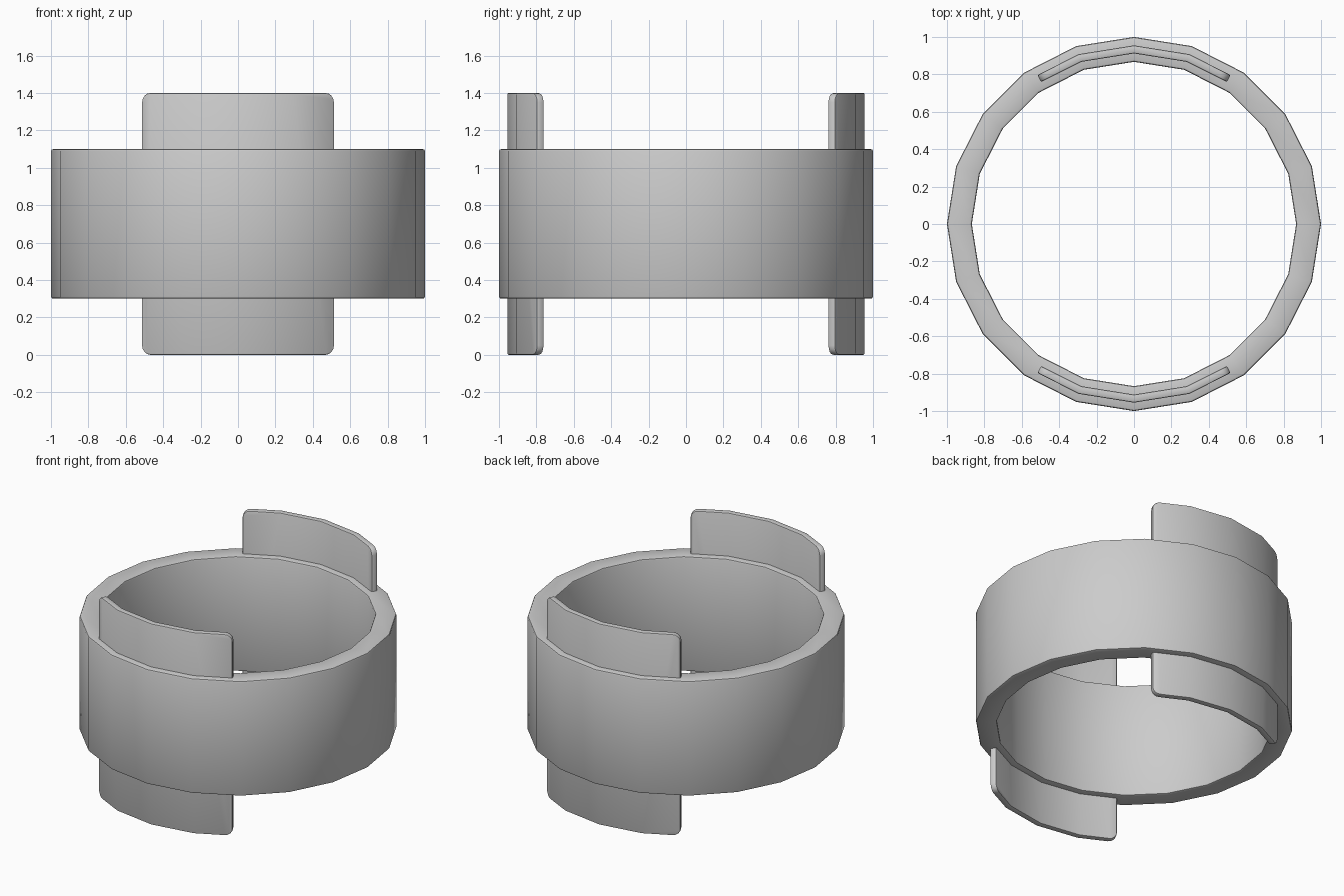
import bpy, bmesh, math

if "Cube" in bpy.data.objects:
    bpy.data.objects.remove(bpy.data.objects["Cube"])

SIDES = 20


def finish(name, bm, bevel):
    """Turn a bmesh into a smooth object with slightly softened edges."""
    bmesh.ops.recalc_face_normals(bm, faces=bm.faces)
    mesh = bpy.data.meshes.new(name)
    bm.to_mesh(mesh)
    bm.free()
    ob = bpy.data.objects.new(name, mesh)
    bpy.context.collection.objects.link(ob)
    bpy.ops.object.select_all(action='DESELECT')
    ob.select_set(True)
    bpy.context.view_layer.objects.active = ob
    mod = ob.modifiers.new("soft_edges", 'BEVEL')
    mod.width = bevel
    mod.segments = 2
    mod.limit_method = 'ANGLE'
    mod.angle_limit = math.radians(40)
    bpy.ops.object.modifier_apply(modifier=mod.name)
    bpy.ops.object.shade_smooth_by_angle(angle=math.radians(30))
    return ob


def polar(r, i):
    a = 2 * math.pi * i / SIDES
    return r * math.cos(a), r * math.sin(a)


# Main band: 20-sided thick ring
bm = bmesh.new()
profile = [(1.0, 0.3), (1.0, 1.1), (0.867, 1.1), (0.867, 0.3)]
rings = [[bm.verts.new((*polar(r, i), z)) for r, z in profile] for i in range(SIDES)]
for i in range(SIDES):
    a, b = rings[i], rings[(i + 1) % SIDES]
    for k in range(4):
        n = (k + 1) % 4
        bm.faces.new((a[k], b[k], b[n], a[n]))
finish("ring_band", bm, 0.012)

# Two curved plates running through the band, sticking out above and below
outer = [(-0.516, 0.797), (-0.295, 0.908), (0, 0.955), (0.295, 0.908), (0.516, 0.797)]
inner = [(-0.498, 0.759), (-0.282, 0.867), (0, 0.912), (0.282, 0.867), (0.498, 0.759)]
for name, side in (("back_plate", 1), ("front_plate", -1)):
    bm = bmesh.new()
    cols = [[bm.verts.new((x, side * y, z)) for (x, y), z in
             ((o, 0), (o, 1.4), (i, 1.4), (i, 0))] for o, i in zip(outer, inner)]
    for a, b in zip(cols, cols[1:]):
        for k in range(4):
            n = (k + 1) % 4
            bm.faces.new((a[k], b[k], b[n], a[n]))
    bm.faces.new(cols[0])
    bm.faces.new(cols[-1])
    # Round the four plate corners
    corners = [bm.edges.get((c[j], c[k])) for c in (cols[0], cols[-1])
               for j, k in ((1, 2), (3, 0))]
    bmesh.ops.bevel(bm, geom=corners, offset=0.05, segments=4, profile=0.5,
                    affect='EDGES')
    finish(name, bm, 0.008)
